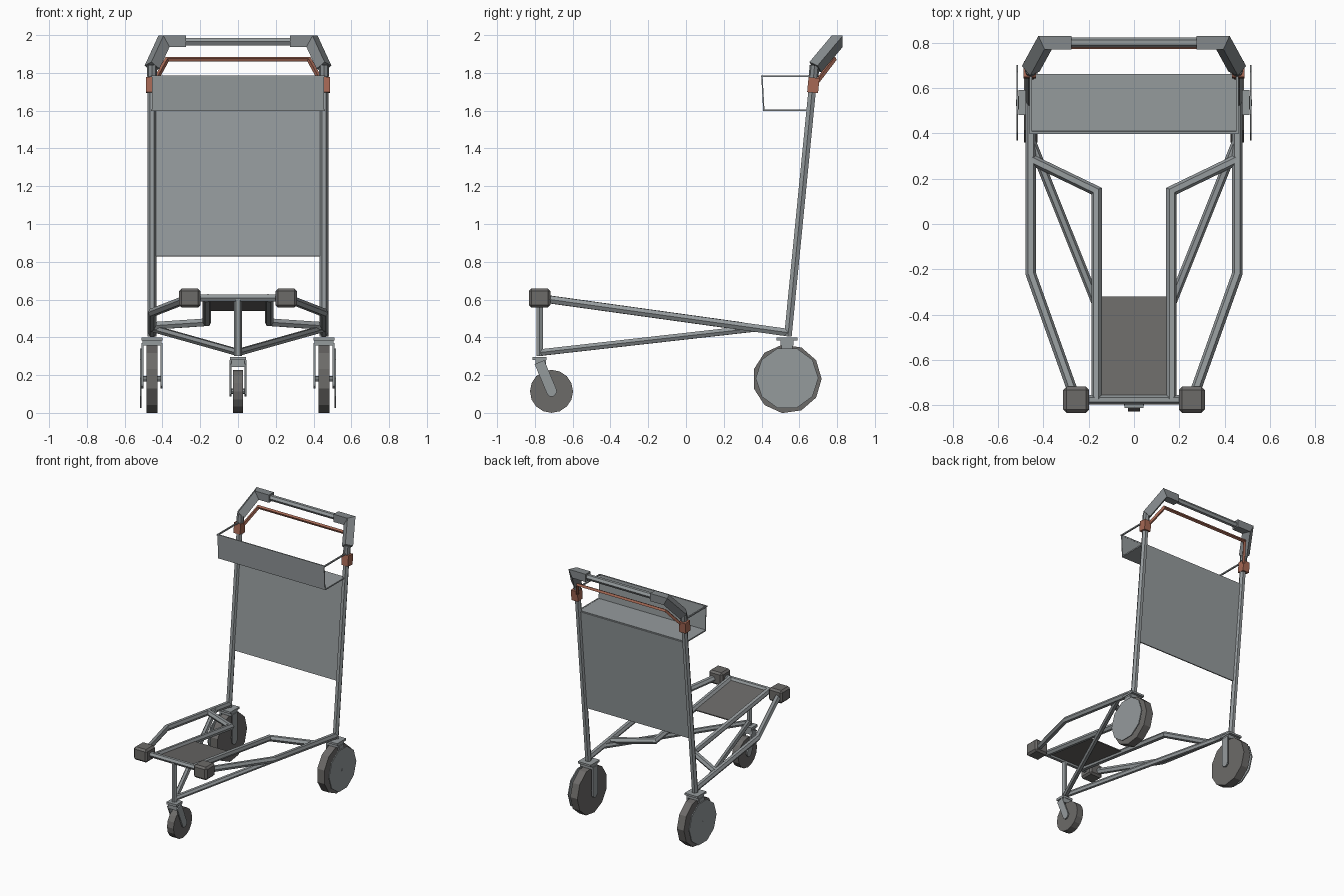
import bpy, bmesh, math
from mathutils import Vector, Matrix

cube = bpy.data.objects.get("Cube")
if cube:
    bpy.data.objects.remove(cube, do_unlink=True)


def material(name, rgb):
    m = bpy.data.materials.new(name)
    m.use_nodes = True
    m.diffuse_color = (*rgb, 1)
    m.node_tree.nodes["Principled BSDF"].inputs["Base Color"].default_value = (*rgb, 1)
    return m


STEEL = material("steel grey", (0.30, 0.325, 0.335))
RUBBER = material("dark rubber", (0.15, 0.145, 0.14))
GRIP = material("grip grey", (0.23, 0.25, 0.26))
ORANGE = material("brake orange", (0.38, 0.14, 0.09))


def finish(name, bm, mat):
    bmesh.ops.recalc_face_normals(bm, faces=bm.faces)
    mesh = bpy.data.meshes.new(name)
    bm.to_mesh(mesh)
    bm.free()
    mesh.materials.append(mat)
    obj = bpy.data.objects.new(name, mesh)
    bpy.context.collection.objects.link(obj)
    return obj


def tube(name, points, radius, mat=STEEL, sides=6, turn=0.0):
    """Sweep a polygon along a path with mitred corners."""
    pts = [Vector(p) for p in points]
    dirs = [(b - a).normalized() for a, b in zip(pts, pts[1:])]
    up = Vector((0, 0, 1)) if abs(dirs[0].z) < 0.9 else Vector((0, 1, 0))
    u = dirs[0].cross(up).normalized()
    v = u.cross(dirs[0])
    angles = [math.tau * (i + turn) / sides for i in range(sides)]
    ring = [pts[0] + radius * (math.cos(a) * u + math.sin(a) * v) for a in angles]
    bm = bmesh.new()
    loops = [[bm.verts.new(c) for c in ring]]
    for i, d in enumerate(dirs):
        n = (d + dirs[i + 1]).normalized() if i + 1 < len(dirs) else d
        ring = [c + d * ((pts[i + 1] - c).dot(n) / d.dot(n)) for c in ring]
        loops.append([bm.verts.new(c) for c in ring])
    for a, b in zip(loops, loops[1:]):
        for k in range(sides):
            j = (k + 1) % sides
            bm.faces.new((a[k], a[j], b[j], b[k]))
    bm.faces.new(loops[0])
    bm.faces.new(loops[-1])
    return finish(name, bm, mat)


def box(name, centre, size, mat=STEEL, tilt=0.0, bevel=0.0):
    bm = bmesh.new()
    bmesh.ops.create_cube(bm, size=1, matrix=Matrix.Translation(centre)
                          @ Matrix.Rotation(tilt, 4, 'X') @ Matrix.Diagonal((*size, 1)))
    if bevel:
        bmesh.ops.bevel(bm, geom=bm.edges[:], offset=bevel, segments=1, affect='EDGES')
    return finish(name, bm, mat)


def disc(name, centre, radius, width, sides, mat):
    bm = bmesh.new()
    bmesh.ops.create_cone(bm, cap_ends=True, segments=sides, radius1=radius, radius2=radius,
                          depth=width, matrix=Matrix.Translation(centre)
                          @ Matrix.Rotation(math.pi / 2, 4, 'Y'))
    return finish(name, bm, mat)


def deck_z(y):
    return 0.425 + (0.54 - y) * 0.139


def post_y(z):
    return 0.54 + (z - 0.41) * 0.0986


def on_deck(*xy):
    return [(x, y, deck_z(y)) for x, y in xy]


LEAN = -math.atan(0.0986)
R = 0.023

for side, s in (("left", 1), ("right", -1)):
    X = 0.455 * s
    # Frame
    tube(side + "_upright", [(X, post_y(0.405), 0.405), (X, post_y(1.83), 1.83)], R)
    tube(side + "_outer_rail", on_deck((X, 0.54), (X, -0.22), (0.255 * s, -0.78)), R)
    tube(side + "_inner_rail", on_deck((X, 0.285), (0.165 * s, 0.145), (0.165 * s, -0.775)), R)
    tube(side + "_lower_brace", [(0, -0.765, 0.32), (X, 0.37, 0.448)], 0.02)
    box(side + "_bumper", (0.255 * s, -0.775, 0.608), (0.115, 0.115, 0.1), RUBBER, bevel=0.014)

    # Rear wheel and its bracket
    disc(side + "_rear_wheel", (X, 0.535, 0.18), 0.183, 0.06, 11, RUBBER)
    disc(side + "_wheel_guard", (0.515 * s, 0.535, 0.184), 0.166, 0.008, 10, STEEL)
    box(side + "_wheel_plate", (X, 0.535, 0.392), (0.11, 0.11, 0.015))
    box(side + "_wheel_neck", (X, 0.535, 0.372), (0.1, 0.07, 0.03))
    for label, dx in (("inner", -0.05), ("outer", 0.05)):
        box(f"{side}_{label}_fork", (X + dx * s, 0.535, 0.26), (0.012, 0.06, 0.22))
        disc(f"{side}_{label}_axle_cap", (X + dx * s, 0.535, 0.16), 0.03, 0.012, 8, STEEL)
    disc(side + "_rear_axle", (X + 0.005 * s, 0.535, 0.18), 0.014, 0.12, 8, STEEL)

    # Handle grip and brake clamp
    tube(side + "_grip", [(0.275 * s, 0.80, 1.967), (0.392 * s, 0.80, 1.967),
                          (0.455 * s, 0.685, 1.83)], 0.042, GRIP, 4, 0.5)
    tube(side + "_collar", [(X, post_y(1.78), 1.78), (X, post_y(1.84), 1.84)], 0.026, GRIP, 8)
    box(side + "_brake_clamp", (0.46 * s, 0.674, 1.735), (0.056, 0.058, 0.08), ORANGE, LEAN)

    # Basket side wires
    for label, y, z in (("top", 0.402, 1.782), ("bottom", 0.412, 1.602)):
        tube(f"{side}_basket_{label}_wire", [(X, y, z), (X, post_y(z), z)], 0.007, STEEL, 4, 0.5)

# Front frame
tube("front_crossbar", [(-0.2, -0.775, 0.608), (0.2, -0.775, 0.608)], 0.021)
tube("front_post", [(0, -0.775, 0.30), (0, -0.775, 0.605)], 0.02)
box("deck_panel", (0, -0.545, deck_z(-0.545)), (0.32, 0.455, 0.008), RUBBER, -math.atan(0.139))

# Front caster
disc("caster_wheel", (0, -0.712, 0.114), 0.114, 0.055, 16, RUBBER)
disc("caster_axle", (0, -0.712, 0.114), 0.014, 0.085, 8, STEEL)
box("caster_plate", (0, -0.775, 0.288), (0.085, 0.075, 0.018))
box("caster_neck", (0, -0.768, 0.262), (0.07, 0.055, 0.04))
for s in (-1, 1):
    box("caster_fork", (s * 0.039, -0.743, 0.19), (0.01, 0.055, 0.17), STEEL, math.atan(0.42))
    disc("caster_fork_end", (s * 0.039, -0.712, 0.114), 0.028, 0.01, 10, STEEL)

# Handle bar and brake lever
tube("handle_bar", [(-0.3, 0.80, 1.965), (0.3, 0.80, 1.965)], 0.022, STEEL)
tube("brake_lever", [(-0.44, 0.695, 1.755), (-0.375, 0.785, 1.873),
                     (0.375, 0.785, 1.873), (0.44, 0.695, 1.755)], 0.013, ORANGE, 4, 0.5)

# Back panel and basket
box("back_panel", (0, post_y(1.215), 1.215), (0.9, 0.01, 0.775), STEEL, LEAN)
box("basket_front", (0, 0.407, 1.692), (0.91, 0.007, 0.186), STEEL, math.atan(0.055))
box("basket_floor", (0, 0.532, 1.602), (0.91, 0.245, 0.007))
tube("basket_top_rim", [(-0.46, 0.402, 1.782), (0.46, 0.402, 1.782)], 0.007, STEEL, 4, 0.5)
